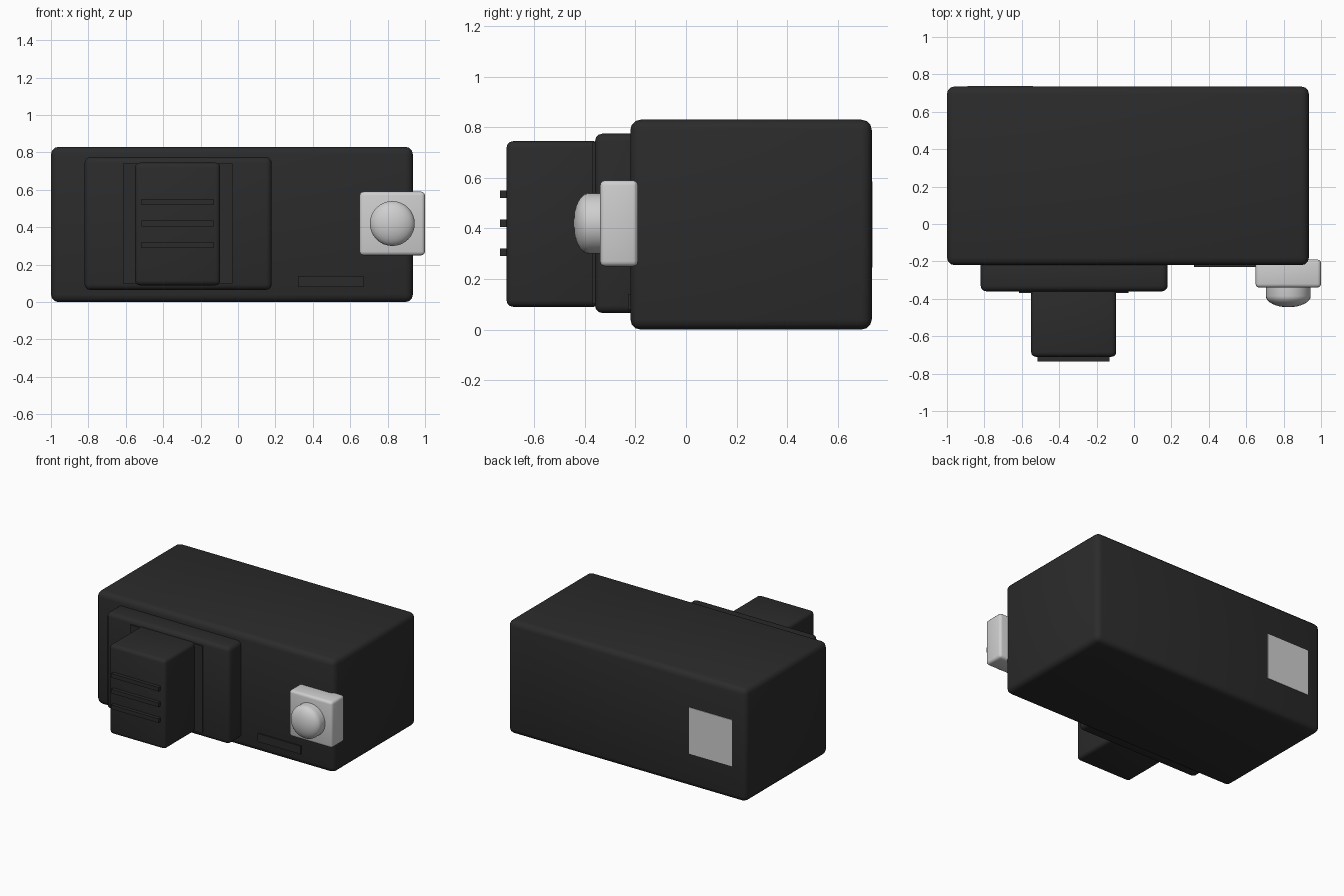
import bpy, bmesh, math

cube = bpy.data.objects.get("Cube")
if cube:
    bpy.data.objects.remove(cube, do_unlink=True)


def material(name, value):
    m = bpy.data.materials.new(name)
    m.use_nodes = True
    colour = (value, value, value, 1)
    m.diffuse_color = colour
    m.node_tree.nodes["Principled BSDF"].inputs["Base Color"].default_value = colour
    return m


black = material("matte black", 0.024)
pale = material("pale grey", 0.62)


def finish(obj, mat):
    obj.data.materials.append(mat)
    bpy.ops.object.select_all(action='DESELECT')
    obj.select_set(True)
    bpy.context.view_layer.objects.active = obj
    bpy.ops.object.shade_smooth_by_angle(angle=math.radians(35))
    return obj


def box(name, x, y, z, mat, bevel=0.0):
    """Box given by its extents on each axis, with rounded edges."""
    bm = bmesh.new()
    bmesh.ops.create_cube(bm, size=1)
    for v in bm.verts:
        v.co = [(a + b) / 2 + c * (b - a) for (a, b), c in zip((x, y, z), v.co)]
    if bevel:
        bmesh.ops.bevel(bm, geom=bm.edges[:], offset=bevel, segments=3,
                        profile=0.5, affect='EDGES')
    mesh = bpy.data.meshes.new(name)
    bm.to_mesh(mesh)
    bm.free()
    obj = bpy.data.objects.new(name, mesh)
    bpy.context.collection.objects.link(obj)
    return finish(obj, mat)


# Main housing
box("housing", (-1, 0.935), (-0.22, 0.735), (0, 0.83), black, 0.04)

# Raised panel with the slider standing on it
box("raised_panel", (-0.82, 0.18), (-0.36, -0.18), (0.065, 0.775), black, 0.03)
box("slider_frame", (-0.615, -0.03), (-0.37, -0.34), (0.1, 0.74), black)
box("slider", (-0.55, -0.095), (-0.71, -0.34), (0.09, 0.745), black, 0.025)

# Grip ridges on the slider
for i in range(3):
    z = 0.305 + 0.115 * i
    box(f"grip_ridge_{i + 1}", (-0.515, -0.13), (-0.735, -0.69),
        (z - 0.015, z + 0.015), black)

# Small strip low on the front
box("front_strip", (0.32, 0.67), (-0.23, -0.2), (0.08, 0.14), black)

# Lamp block and flush plate on the back
box("lamp_block", (0.65, 1), (-0.34, -0.19), (0.25, 0.59), pale, 0.02)
box("back_plate", (-0.89, -0.54), (0.731, 0.738), (0.245, 0.585), pale)

# Lamp lens: straight rim closing into a rounded cap
bm = bmesh.new()
radius, rim, cap = 0.12, -0.385, 0.06
profile = [(radius, -0.33)]
for i in range(9):
    a = math.pi / 2 * i / 8
    profile.append((radius * math.cos(a), rim - cap * math.sin(a)))
verts = [bm.verts.new((r, y, 0)) for r, y in profile]
edges = [bm.edges.new(pair) for pair in zip(verts, verts[1:])]
bmesh.ops.spin(bm, geom=verts + edges, cent=(0, 0, 0), axis=(0, 1, 0),
               angle=math.tau, steps=32)
bmesh.ops.remove_doubles(bm, verts=bm.verts[:], dist=0.0005)
bmesh.ops.recalc_face_normals(bm, faces=bm.faces[:])
mesh = bpy.data.meshes.new("lamp_lens")
bm.to_mesh(mesh)
bm.free()
lens = bpy.data.objects.new("lamp_lens", mesh)
lens.location = (0.825, 0, 0.42)
bpy.context.collection.objects.link(lens)
finish(lens, pale)
